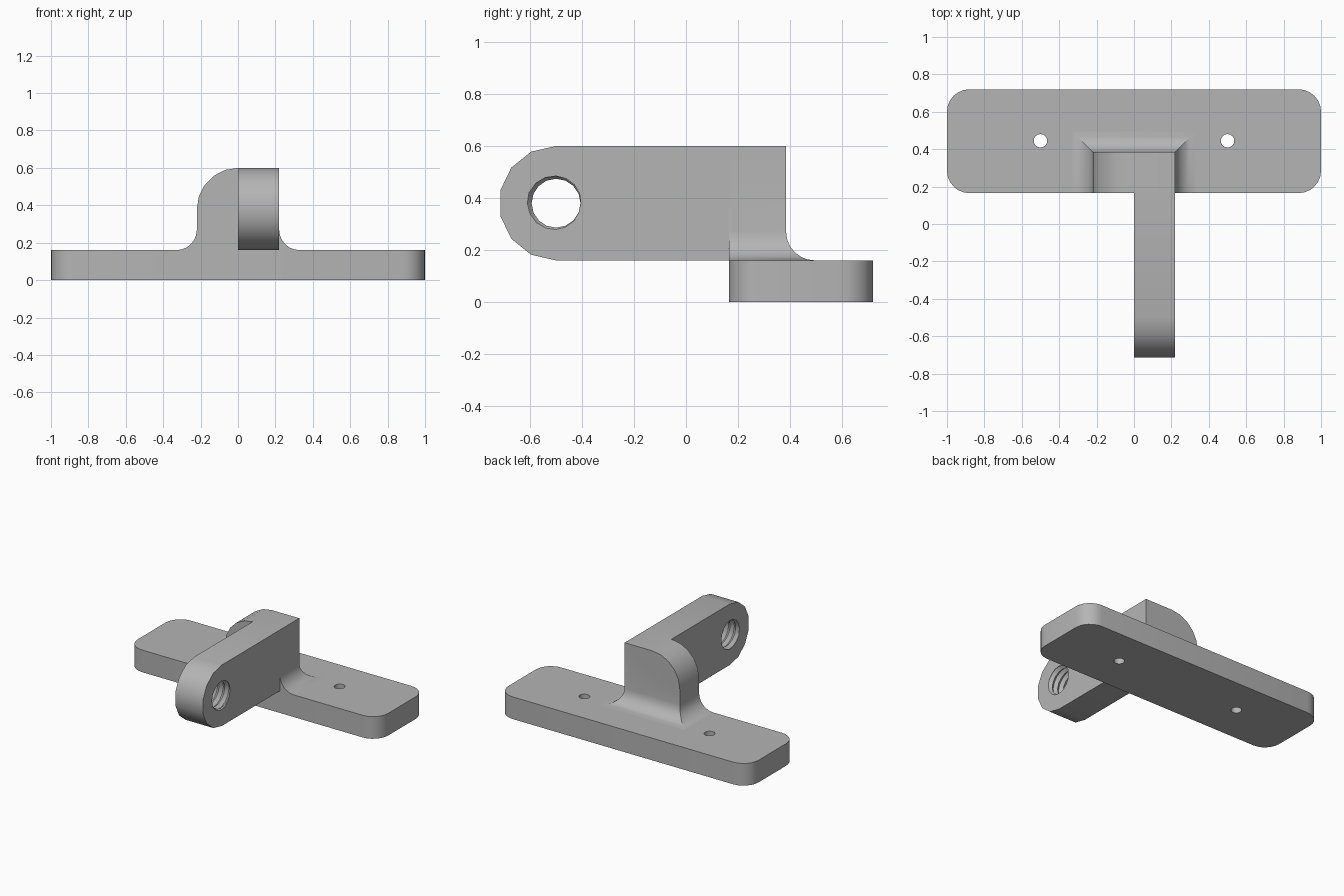
import bpy, bmesh
from math import sin, cos, pi, radians

cube = bpy.data.objects.get("Cube")
if cube:
    bpy.data.objects.remove(cube, do_unlink=True)

grey = bpy.data.materials.new("plain_grey")
grey.use_nodes = True
grey.diffuse_color = (0.46, 0.46, 0.46, 1)
grey.node_tree.nodes["Principled BSDF"].inputs["Base Color"].default_value = grey.diffuse_color

FRONT, WALL, BACK = 0.165, 0.385, 0.72   # depth of front face, bracket back, plate back
PLATE, TOP = 0.16, 0.6                   # heights
W = 0.22                                 # half width, arm thickness and big radius
AXIS_Y, AXIS_Z = -0.5, TOP - W           # centre of the threaded eye


def arc(cx, cy, r, start, end, steps):
    angles = [radians(start + (end - start) * i / steps) for i in range(steps + 1)]
    return [(cx + r * cos(a), cy + r * sin(a)) for a in angles]


def finish(bm, name):
    bmesh.ops.recalc_face_normals(bm, faces=bm.faces)
    mesh = bpy.data.meshes.new(name)
    bm.to_mesh(mesh)
    bm.free()
    mesh.materials.append(grey)
    obj = bpy.data.objects.new(name, mesh)
    bpy.context.collection.objects.link(obj)
    return obj


def add_prism(bm, points, place, low, high):
    """Extrude a 2D outline between two depths; place maps (u, v, depth) to xyz."""
    ends = [[bm.verts.new(place(u, v, d)) for u, v in points] for d in (low, high)]
    bm.faces.new(ends[0])
    bm.faces.new(ends[1])
    return bridge(bm, *ends)


def bridge(bm, a, b):
    n = len(a)
    return [bm.faces.new((a[i], a[(i + 1) % n], b[(i + 1) % n], b[i])) for i in range(n)]


def cut(obj, cutter):
    mod = obj.modifiers.new("hole", "BOOLEAN")
    mod.operation, mod.solver, mod.object = "DIFFERENCE", "EXACT", cutter
    activate(obj)
    bpy.ops.object.modifier_apply(modifier=mod.name)
    bpy.data.objects.remove(cutter, do_unlink=True)


def activate(obj):
    bpy.ops.object.select_all(action="DESELECT")
    obj.select_set(True)
    bpy.context.view_layer.objects.active = obj


def flat(u, v, d):
    return (u, v, d)


# Base plate with rounded corners and two screw holes
r = 0.12
outline = (arc(1 - r, BACK - r, r, 0, 90, 6) + arc(r - 1, BACK - r, r, 90, 180, 6)
           + arc(r - 1, FRONT + r, r, 180, 270, 6) + arc(1 - r, FRONT + r, r, 270, 360, 6))
bm = bmesh.new()
add_prism(bm, outline, flat, 0, PLATE)
plate = finish(bm, "base_plate")
for x in (-0.5, 0.5):
    bm = bmesh.new()
    add_prism(bm, arc(x, 0.445, 0.036, 0, 360, 16)[:-1], flat, -0.1, PLATE + 0.1)
    cut(plate, finish(bm, "screw_hole_cutter"))

# Upright bracket: rounded upper body, flared fillet on three sides
fillet = 0.11
foot = PLATE + fillet
bm = bmesh.new()
body = [(-W, foot), (W, foot), (W, TOP)] + arc(0, AXIS_Z, W, 90, 180, 5)
sides = add_prism(bm, body, lambda u, v, d: (u, d, v), FRONT, WALL)
bm.faces.remove(sides[0])
rings = []
for spread, drop in arc(fillet, fillet, fillet, 180, 270, 6):
    x, y, z = W + spread, WALL + spread, PLATE + drop
    rings.append([bm.verts.new(p) for p in
                  ((-x, FRONT, z), (x, FRONT, z), (x, y, z), (-x, y, z))])
for upper, lower in zip(rings, rings[1:]):
    bridge(bm, upper, lower)
bm.faces.new(rings[-1])
bmesh.ops.remove_doubles(bm, verts=bm.verts, dist=0.0005)
bracket = finish(bm, "bracket")

# Arm with a rounded end
bm = bmesh.new()
side = [(FRONT, PLATE), (FRONT, TOP)] + arc(AXIS_Y, AXIS_Z, W, 90, 270, 7)
add_prism(bm, side, lambda u, v, d: (d, u, v), 0, W)
arm = finish(bm, "arm")

# Helical thread cut through the arm
n, pitch, turns = 16, 0.045, 9
bm = bmesh.new()
strands = []
for radius, shift in ((0.094, 0), (0.112, pitch / 2)):
    strand = []
    for k in range(n * turns + 1):
        a = 2 * pi * k / n
        strand.append(bm.verts.new((k * pitch / n + shift - 0.093,
                                    AXIS_Y + radius * cos(a), AXIS_Z + radius * sin(a))))
    strands.append(strand)
crest, root = strands
for k in range(n * turns):
    bm.faces.new((crest[k], crest[k + 1], root[k + 1], root[k]))
    if k < n * (turns - 1):
        bm.faces.new((root[k], root[k + 1], crest[k + n + 1], crest[k + n]))
start = crest[:n + 1] + [root[0]]
stop = root[-n - 1:] + [crest[-1]]
for loop, x in ((start, -0.12), (stop, 0.36)):
    hub = bm.verts.new((x, AXIS_Y, AXIS_Z))
    for i, v in enumerate(loop):
        bm.faces.new((v, loop[(i + 1) % len(loop)], hub))
bmesh.ops.triangulate(bm, faces=bm.faces)
cut(arm, finish(bm, "thread_cutter"))

# Smooth the curves, keep the edges sharp
for obj in (plate, bracket, arm):
    activate(obj)
    bpy.ops.object.shade_smooth_by_angle(angle=radians(30))
